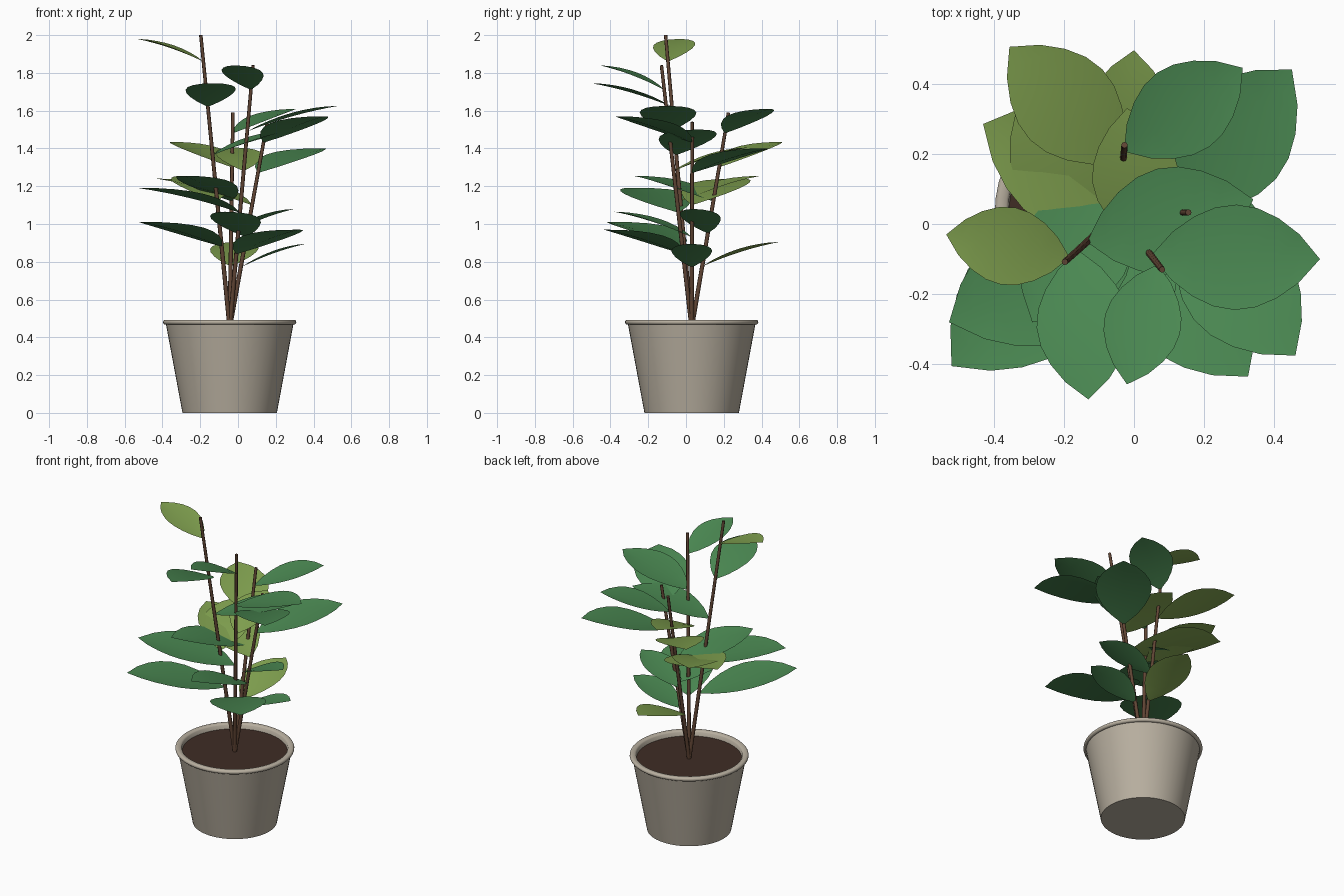
import bpy, bmesh, math
from mathutils import Vector

if "Cube" in bpy.data.objects:
    bpy.data.objects.remove(bpy.data.objects["Cube"])

CX, CY = -0.044, 0.03          # pot centre
SOIL_Z = 0.46


def material(name, rgb):
    m = bpy.data.materials.new(name)
    m.diffuse_color = (*rgb, 1)
    m.use_nodes = True
    m.node_tree.nodes["Principled BSDF"].inputs["Base Color"].default_value = m.diffuse_color
    return m


CLAY = material("clay", (0.48, 0.43, 0.35))
SOIL = material("soil", (0.05, 0.026, 0.018))
BARK = material("bark", (0.12, 0.06, 0.035))
DARK = material("dark_leaf", (0.07, 0.25, 0.085))
LIGHT = material("light_leaf", (0.22, 0.36, 0.08))


def make_object(name, bm, mat, angle=40):
    me = bpy.data.meshes.new(name)
    bm.to_mesh(me)
    bm.free()
    ob = bpy.data.objects.new(name, me)
    bpy.context.collection.objects.link(ob)
    me.materials.append(mat)
    bpy.ops.object.select_all(action='DESELECT')
    ob.select_set(True)
    bpy.context.view_layer.objects.active = ob
    bpy.ops.object.shade_smooth_by_angle(angle=math.radians(angle))
    return ob


def lathe(name, profile, mat, segs=48):
    bm = bmesh.new()
    vs = [bm.verts.new((r, 0, z)) for r, z in profile]
    es = [bm.edges.new(p) for p in zip(vs, vs[1:])]
    bmesh.ops.spin(bm, geom=vs + es, cent=(0, 0, 0), axis=(0, 0, 1),
                   angle=math.tau, steps=segs)
    bmesh.ops.remove_doubles(bm, verts=bm.verts, dist=1e-4)
    bmesh.ops.recalc_face_normals(bm, faces=bm.faces)
    ob = make_object(name, bm, mat)
    ob.location = (CX, CY, 0)
    return ob


def tapered_stem(name, a, b, r0, r1, sides=8):
    bm = bmesh.new()
    d = b - a
    bmesh.ops.create_cone(bm, cap_ends=True, segments=sides,
                          radius1=r0, radius2=r1, depth=d.length)
    ob = make_object(name, bm, BARK, 50)
    ob.rotation_mode = 'QUATERNION'
    ob.rotation_quaternion = d.to_track_quat('Z', 'Y')
    ob.location = (a + b) / 2
    return ob


def leaf(name, base, tip, mat, n=8):
    """Pointed oval blade, arched upward and slightly folded on the midrib."""
    bm = bmesh.new()
    flat = Vector((tip.x - base.x, tip.y - base.y, 0))
    side = Vector((-flat.y, flat.x, 0)).normalized()
    rows = []
    for i in range(n + 1):
        t = i / n
        p = base + flat * t
        p.z = base.z + (tip.z - base.z) * (1.4 * t - 0.4 * t * t)
        w = 0.312 * flat.length * max(math.sin(math.pi * t), 0) ** 0.8
        if i in (0, n):
            rows.append([bm.verts.new(p)] * 3)
        else:
            lift = Vector((0, 0, 0.12 * w))
            rows.append([bm.verts.new(p - side * w + lift), bm.verts.new(p),
                         bm.verts.new(p + side * w + lift)])
    for a, b in zip(rows, rows[1:]):
        for k in (0, 1):
            ring = [a[k], b[k], b[k + 1], a[k + 1]]
            bm.faces.new(list(dict.fromkeys(ring)))
    return make_object(name, bm, mat)


# pot shell with rounded rim, and the soil inside
rim = [(0.34 + 0.013 * math.cos(math.radians(a)), 0.48 + 0.013 * math.sin(math.radians(a)))
       for a in range(-90, 91, 30)]
lathe("pot", [(0, 0), (0.25, 0), (0.337, 0.467)] + rim +
      [(0.322, 0.491), (0.315, 0.484), (0.31, 0.44)], CLAY)
lathe("soil", [(0, SOIL_Z), (0.314, SOIL_Z)], SOIL)

# each stem: top point, then leaves as (attach height, tip x, y, z, material)
STEMS = [
    ((-0.197, -0.108, 2.00), [
        (1.86, -0.535, -0.03, 1.98, LIGHT), (1.62, -0.13, -0.50, 1.745, DARK),
        (1.365, 0.34, 0.07, 1.50, DARK), (1.12, -0.30, 0.395, 1.255, LIGHT),
        (0.88, -0.52, -0.405, 1.01, DARK)]),
    ((0.08, -0.13, 1.84), [
        (1.71, -0.02, -0.457, 1.84, DARK), (1.49, 0.53, -0.10, 1.625, DARK),
        (1.28, -0.02, 0.33, 1.405, LIGHT), (1.06, -0.527, -0.28, 1.19, DARK),
        (0.84, 0.325, -0.435, 0.97, DARK)]),
    ((-0.027, 0.225, 1.59), [
        (1.48, 0.31, 0.445, 1.61, DARK), (1.30, -0.355, 0.505, 1.435, LIGHT),
        (1.12, -0.29, -0.28, 1.255, DARK), (0.95, 0.30, 0.035, 1.08, DARK),
        (0.775, 0.0, 0.495, 0.905, LIGHT)]),
    ((0.155, 0.033, 1.54), [
        (1.43, 0.46, -0.375, 1.57, DARK), (1.27, 0.45, 0.44, 1.40, DARK),
        (1.10, -0.43, 0.285, 1.24, LIGHT), (0.93, -0.07, -0.38, 1.065, DARK),
        (0.77, 0.36, 0.03, 0.895, DARK)]),
]
root = Vector((CX, CY, SOIL_Z - 0.01))
for s, (top, leaves) in enumerate(STEMS, 1):
    top = Vector(top)
    tapered_stem(f"stem_{s}", root, top, 0.012, 0.009)
    for k, (z, x, y, tz, mat) in enumerate(leaves, 1):
        base = root.lerp(top, (z - root.z) / (top.z - root.z))
        leaf(f"leaf_{s}_{k}", base, Vector((x, y, tz)), mat)
